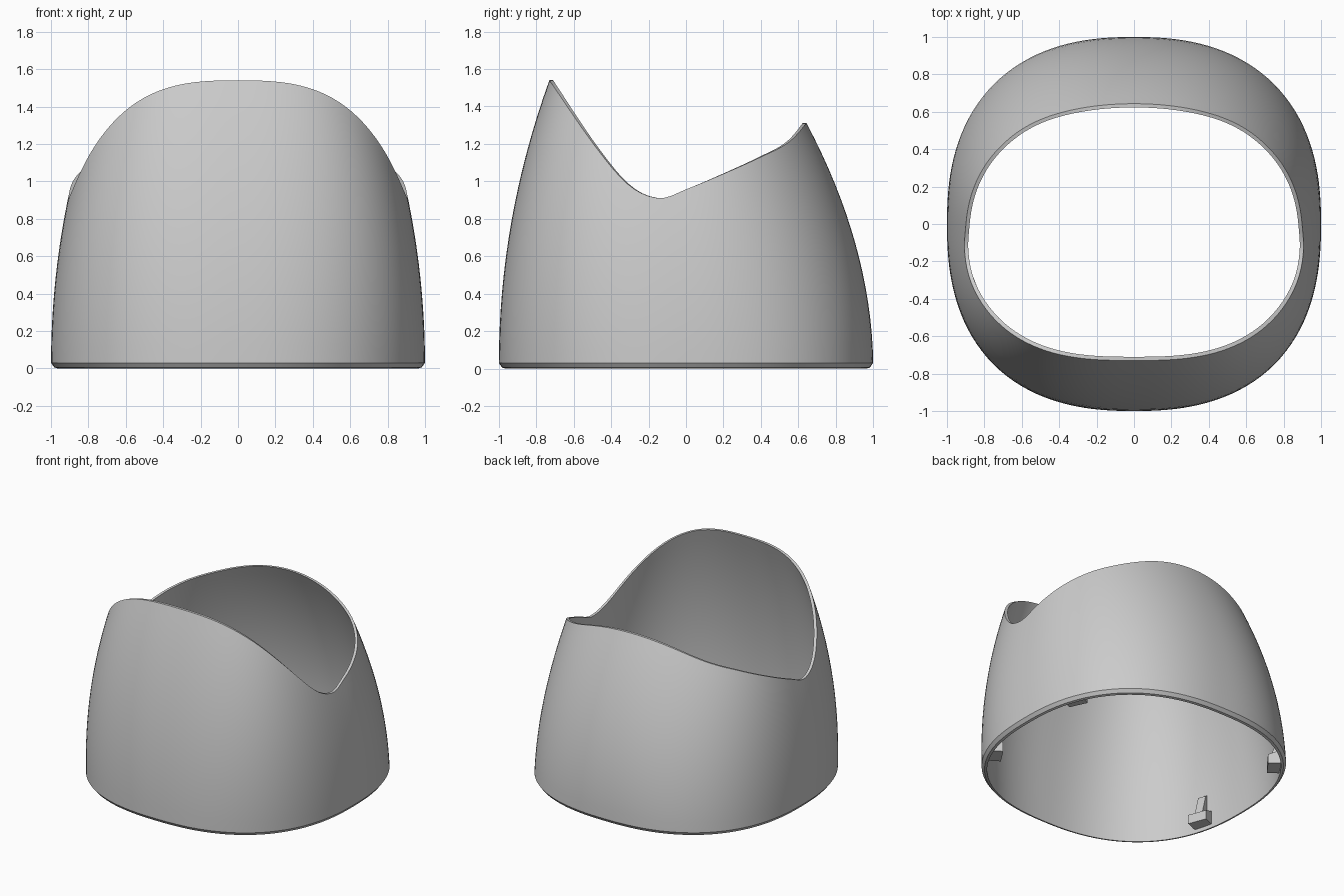
import bpy, bmesh, math
from mathutils import Matrix, Vector

cube = bpy.data.objects.get("Cube")
if cube:
    bpy.data.objects.remove(cube, do_unlink=True)

grey = bpy.data.materials.new("plain grey")
grey.use_nodes = True
grey.diffuse_color = (0.6, 0.6, 0.6, 1)
grey.node_tree.nodes["Principled BSDF"].inputs["Base Color"].default_value = (0.6, 0.6, 0.6, 1)

SEGMENTS = 144
LEVELS = 16
# Height of the curved rim along the depth of the body: (y, z)
RIM = [(-1.0, 1.93), (-0.73, 1.54), (-0.48, 1.18), (-0.3, 0.975), (-0.14, 0.91),
       (0.0, 0.957), (0.2, 1.04), (0.4, 1.13), (0.55, 1.21), (0.65, 1.32), (1.0, 1.8)]


def rim_height(y):
    """Smooth curve through the rim points."""
    def slope(i):
        a, b = RIM[max(i - 1, 0)], RIM[min(i + 1, len(RIM) - 1)]
        return (b[1] - a[1]) / (b[0] - a[0])
    y = max(-1.0, min(y, 0.999))
    i = max(k for k in range(len(RIM) - 1) if RIM[k][0] <= y)
    (y0, z0), (y1, z1) = RIM[i], RIM[i + 1]
    h = y1 - y0
    t = (y - y0) / h
    bend0 = slope(i) * h - (z1 - z0)
    bend1 = (z1 - z0) - slope(i + 1) * h
    return z0 + t * (z1 - z0) + t * (1 - t) * ((1 - t) * bend0 + t * bend1)


def wall_point(angle, z, inset=0.0):
    """Point on the rounded-square cross-section, which narrows with height."""
    c, s = math.cos(angle), math.sin(angle)
    half_width = 1 - 0.111 * z ** 2.06 - inset
    if s < 0:
        half_depth, power = half_width, 2.4 + 0.4 * z / 1.5
    else:
        half_depth, power = 1 - 0.21 * z ** 1.955 - inset, 2.4 - 0.3 * z
    r = (abs(c / half_width) ** power + abs(s / half_depth) ** power) ** (-1 / power)
    return Vector((r * c, r * s, z))


def rim_at(angle):
    low, high = 0.3, 1.7
    for _ in range(30):
        mid = (low + high) / 2
        if rim_height(wall_point(angle, mid).y) > mid:
            low = mid
        else:
            high = mid
    return low


def finish(bm, name):
    bmesh.ops.recalc_face_normals(bm, faces=bm.faces[:])
    mesh = bpy.data.meshes.new(name)
    bm.to_mesh(mesh)
    bm.free()
    mesh.materials.append(grey)
    obj = bpy.data.objects.new(name, mesh)
    bpy.context.collection.objects.link(obj)
    return obj


# Hollow shell: each column runs up the outside, over the rim and down the inside
bm = bmesh.new()
columns = []
for k in range(SEGMENTS):
    angle = 2 * math.pi * k / SEGMENTS
    top = rim_at(angle)
    heights = [0.03 + (top - 0.03) * j / LEVELS for j in range(LEVELS + 1)]
    outside = [wall_point(angle, 0.005, 0.018)] + [wall_point(angle, z) for z in heights]
    inside = [wall_point(angle, z, 0.035 - 0.015 * z / top) for z in reversed(heights)]
    inside.append(wall_point(angle, 0.0, 0.035))
    columns.append([bm.verts.new(p) for p in outside + inside])
for k, column in enumerate(columns):
    following = columns[(k + 1) % SEGMENTS]
    for j in range(len(column)):
        n = (j + 1) % len(column)
        bm.faces.new((column[j], following[j], following[n], column[n]))
shell = finish(bm, "shell")
bpy.context.view_layer.objects.active = shell
shell.select_set(True)
bpy.ops.object.shade_smooth_by_angle(angle=math.radians(35))
shell.select_set(False)


def extrude_profile(bm, profile, width):
    """Prism from an outline of (inward distance, height)."""
    sides = [[bm.verts.new((-d, w, z)) for d, z in profile] for w in (-width / 2, width / 2)]
    bm.faces.new(sides[0])
    bm.faces.new(sides[1])
    for i in range(len(profile)):
        n = (i + 1) % len(profile)
        bm.faces.new((sides[0][i], sides[0][n], sides[1][n], sides[1][i]))


# Four small clips on the inside of the base, each a block with a tapering rib
for name, degrees in (("back_left", 25), ("back_right", 143),
                      ("front_right", 201), ("front_left", -33)):
    angle = math.radians(degrees)
    bm = bmesh.new()
    extrude_profile(bm, [(0, 0.03), (0.1, 0.03), (0.1, 0.1), (0, 0.14)], 0.14)
    extrude_profile(bm, [(0, 0.1), (0.08, 0.1), (0.03, 0.26), (0, 0.28)], 0.06)
    place = Matrix.Translation(wall_point(angle, 0.0, 0.025)) @ Matrix.Rotation(angle, 4, "Z")
    bm.transform(place)
    finish(bm, name + "_clip")
